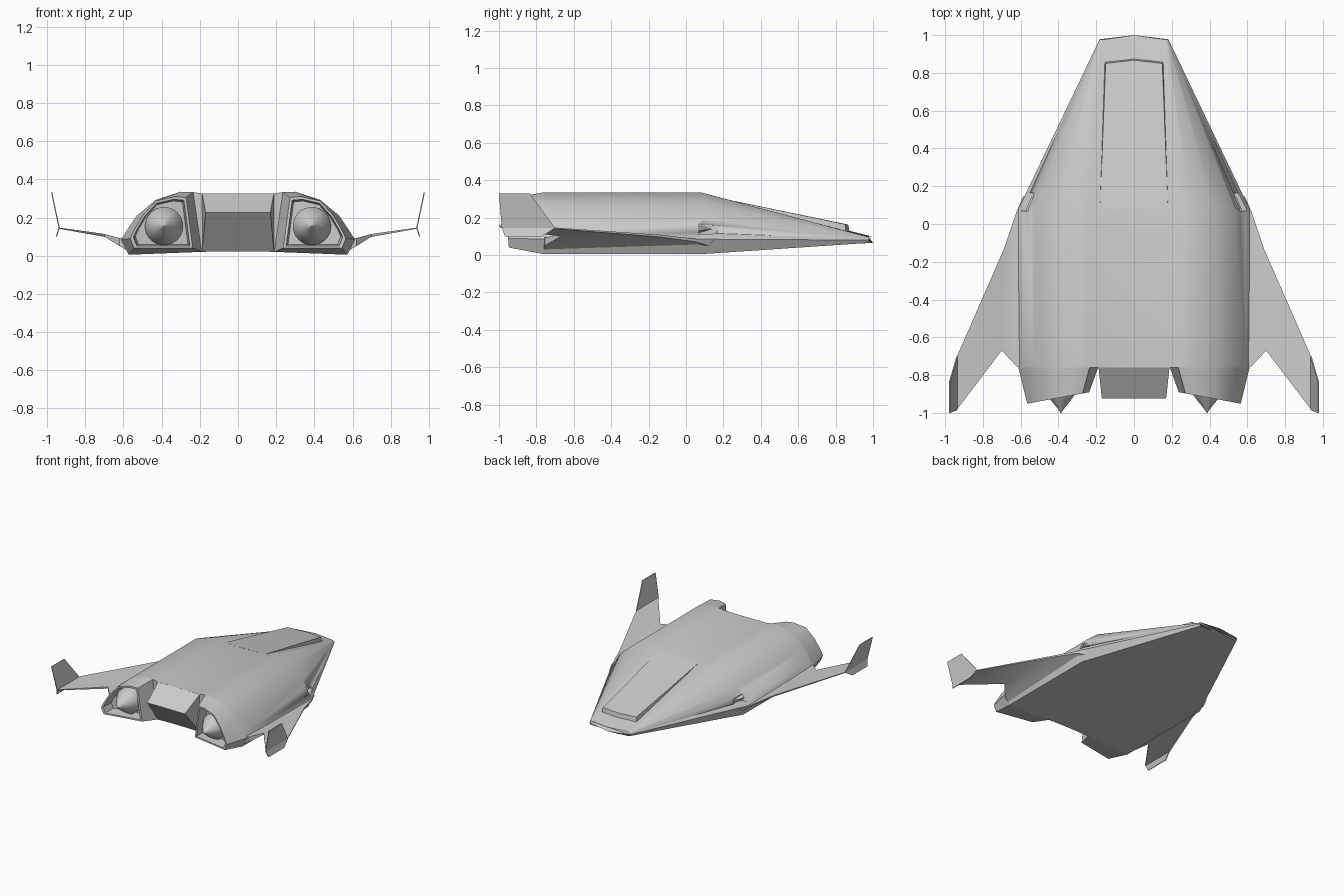
import bpy, bmesh, math
from mathutils import Vector

if "Cube" in bpy.data.objects:
    bpy.data.objects.remove(bpy.data.objects["Cube"])


def loft(name, rings, mirror=False, angle=28):
    """Skin closed rings of equal length, cap both ends, optionally mirror in x."""
    bm = bmesh.new()
    vr = [[bm.verts.new(p) for p in r] for r in rings]
    n = len(vr[0])
    for a, b in zip(vr, vr[1:]):
        for i in range(n):
            j = (i + 1) % n
            bm.faces.new((a[i], a[j], b[j], b[i]))
    bm.faces.new(vr[0])
    bm.faces.new(vr[-1])
    bmesh.ops.recalc_face_normals(bm, faces=bm.faces[:])
    me = bpy.data.meshes.new(name)
    bm.to_mesh(me)
    bm.free()
    ob = bpy.data.objects.new(name, me)
    bpy.context.collection.objects.link(ob)
    if mirror:
        ob.modifiers.new("mirror", 'MIRROR')
    activate(ob)
    bpy.ops.object.shade_smooth_by_angle(angle=math.radians(angle))
    return ob


def activate(ob):
    bpy.ops.object.select_all(action='DESELECT')
    ob.select_set(True)
    bpy.context.view_layer.objects.active = ob


def full_ring(half, y_mid, y_side):
    """Mirror a half section that runs from top centre to bottom centre."""
    def p(x, z, s):
        return (s * x, y_mid if x == 0 else y_side, z)
    return [p(x, z, 1) for x, z in half] + [p(x, z, -1) for x, z in half[-2:0:-1]]


# main hull: constant section aft, straight taper to the blunt nose
body = [(0, .325), (.19, .326), (.235, .333), (.30, .335), (.43, .293), (.53, .21),
        (.59, .12), (.612, .085), (.573, .005), (.19, .02), (0, .025)]
nose = [(0, .098), (.15, .098), (.165, .097), (.17, .096), (.174, .094), (.178, .09),
        (.18, .086), (.182, .08), (.175, .065), (.06, .065), (0, .065)]
hull = loft("hull", [full_ring(body, -.76, -.76), full_ring(body, .08, .08),
                     full_ring(nose, 1.0, .978)])

# side vents cut into the hull
cutter = loft("vent_cutter", [
    [(.70, .07, .11), (.70, .07, .165), (.70, .165, .157), (.70, .165, .115)],
    [(.548, .07, .11), (.548, .07, .165), (.53, .165, .157), (.53, .165, .115)]], True)
cutter.hide_render = True
bo = hull.modifiers.new("vents", 'BOOLEAN')
bo.operation = 'DIFFERENCE'
bo.object = cutter
activate(hull)
bpy.ops.object.modifier_apply(modifier="vents")
bpy.data.objects.remove(cutter)

# small wedges inside the vents
loft("vent_wedge", [
    [(.54, .07, .115), (.54, .07, .16), (.53, .14, .137)],
    [(.572, .07, .13), (.572, .07, .14), (.545, .14, .136)]], True)

# raised canopy panel
loft("canopy", [
    [(-.185, .08, .29), (-.158, .862, .10), (0, .88, .10), (.158, .862, .10), (.185, .08, .29)],
    [(-.18, .08, .326), (-.15, .85, .165), (0, .867, .163), (.15, .85, .165), (.18, .08, .326)]])

# centre tail block with a horizontal ridge
tail = [(-.74, .322), (-.76, .325), (-.925, .225), (-.76, .023), (-.74, .026)]
loft("tail_block", [[(s * (.17 if y < -.9 else .188), y, z) for y, z in tail]
                    for s in (-1, 1)])

# engine pods: taper, slanted rim and recess
end = [(.272, .305), (.33, .31), (.43, .287), (.50, .21), (.547, .13), (.565, .09),
       (.545, .04), (.237, .04)]
front = body[2:10]
c = Vector((.395, .16))


def rear(scale, depth):
    pts = [c + (Vector(p) - c) * scale for p in end]
    return [(p.x, -.89 - .185 * (p.x - .235) + depth, p.y) for p in pts]


loft("engine_pod", [[(x, -.76, z) for x, z in front], rear(1, 0), rear(.9, 0), rear(.84, .09)],
     True)

# exhaust cones
loft("exhaust_cone", [
    [(.387 + r * math.cos(t * math.pi / 16), y, .155 + r * math.sin(t * math.pi / 16))
     for t in range(32)]
    for y, r in ((-.79, .1), (-.865, .1), (-.93, .055), (-.98, .015), (-1.0, .002))], True, 40)

# wings: thick root, thin blade, each section is leading top, trailing top, trailing low, leading low
loft("wing", [
    [(.585, .15, .082), (.585, -.76, .10), (.585, -.76, .03), (.585, .12, .05)],
    [(.62, .07, .085), (.62, -.755, .092), (.62, -.755, .05), (.62, .06, .07)],
    [(.69, -.135, .108), (.70, -.67, .114), (.70, -.67, .10), (.69, -.14, .097)],
    [(.937, -.70, .147), (.937, -.982, .147), (.937, -.982, .141), (.937, -.70, .141)]],
    True)

# wingtip fins: short piece below, tall blade above
t = .003
loft("wingtip_fin", [
    [(x - t, a, z), (x + t, a, z), (x + t, b, z), (x - t, b, z)]
    for x, z, a, b in ((.952, .10, -.77, -.968), (.937, .145, -.70, -.985),
                       (.976, .33, -.835, -1.0))], True, 20)
